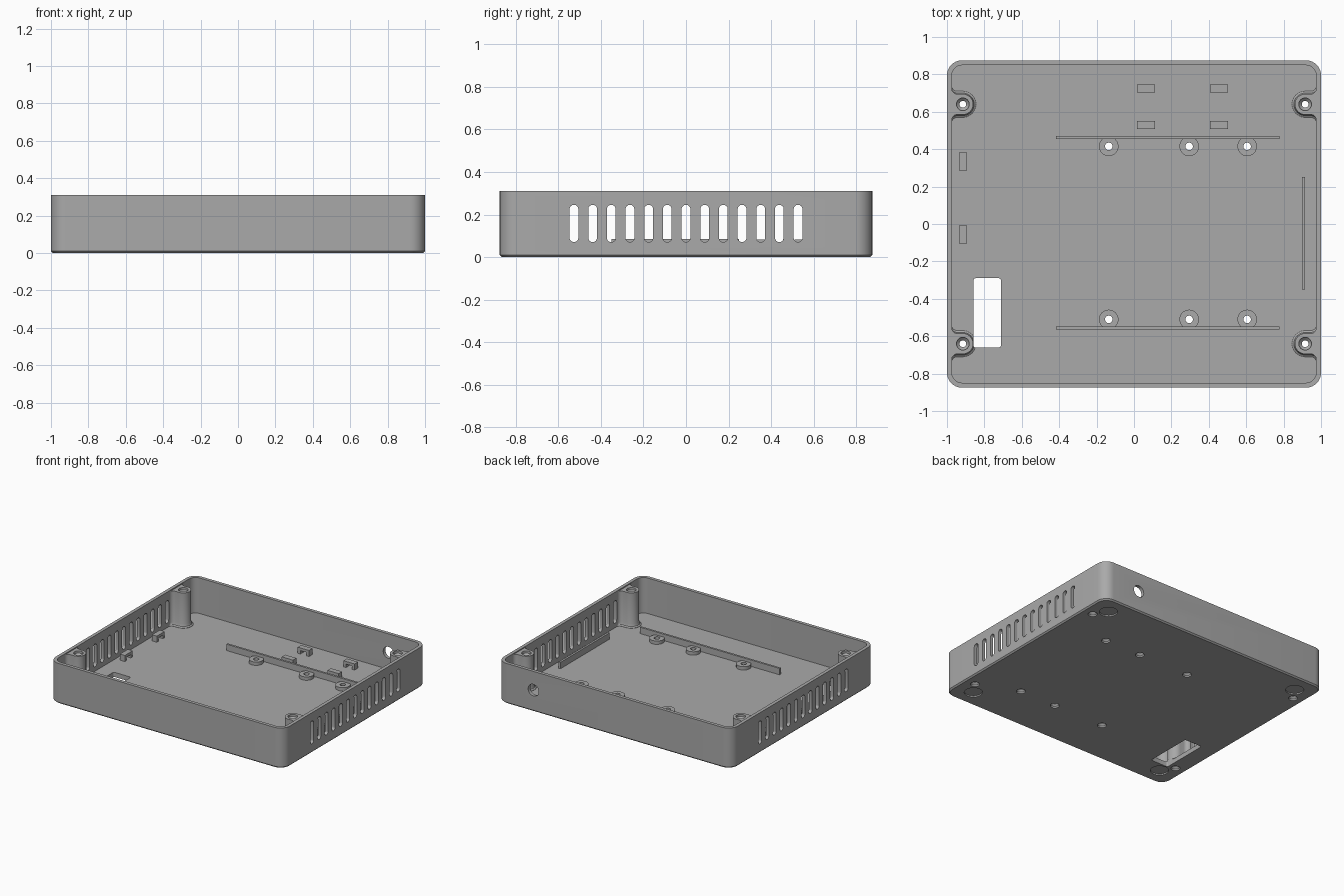
import bpy, bmesh, math

if "Cube" in bpy.data.objects:
    bpy.data.objects.remove(bpy.data.objects["Cube"])

grey = bpy.data.materials.new("grey plastic")
grey.diffuse_color = (0.40, 0.40, 0.40, 1)
grey.use_nodes = True
grey.node_tree.nodes["Principled BSDF"].inputs["Base Color"].default_value = grey.diffuse_color
H, FLOOR, WALL = 0.31, 0.036, 0.026


def arc(cx, cy, r, a0, a1, n):
    return [(cx + r * math.cos(math.radians(a0 + (a1 - a0) * i / n)),
             cy + r * math.sin(math.radians(a0 + (a1 - a0) * i / n))) for i in range(n + 1)]


def rounded(hx, hy, r, n=8):
    pts = []
    for sx, sy, a in ((1, 1, 0), (-1, 1, 90), (-1, -1, 180), (1, -1, 270)):
        pts += arc(sx * (hx - r), sy * (hy - r), r, a, a + 90, n)
    return pts


def circle(r, n=32):
    return arc(0, 0, r, 0, 360, n)[:-1]


def loft(bm, levels, place=lambda x, y, z: (x, y, z)):
    """Skin a closed solid through (outline, height) levels."""
    rings = [[bm.verts.new(place(x, y, z)) for x, y in pts] for pts, z in levels]
    faces = [bm.faces.new(rings[0][::-1]), bm.faces.new(rings[-1])]
    n = len(rings[0])
    for a, b in zip(rings, rings[1:]):
        for i in range(n):
            j = (i + 1) % n
            faces.append(bm.faces.new((a[i], a[j], b[j], b[i])))
    bmesh.ops.recalc_face_normals(bm, faces=faces)


def at(cx, cy, flip=1):
    return lambda x, y, z: (cx + flip * x, cy + y, z)


def make(name, bm):
    me = bpy.data.meshes.new(name)
    bm.to_mesh(me)
    bm.free()
    me.materials.append(grey)
    ob = bpy.data.objects.new(name, me)
    bpy.context.collection.objects.link(ob)
    return ob


def boolean(ob, tool, op):
    m = ob.modifiers.new(op, 'BOOLEAN')
    m.operation, m.solver, m.object = op, 'EXACT', tool
    m.use_self = True
    bpy.context.view_layer.objects.active = ob
    bpy.ops.object.modifier_apply(modifier=m.name)
    bpy.data.objects.remove(tool)


# Tray: outer skin with a chamfered foot, hollowed from above
bm = bmesh.new()
outer = rounded(1, 0.875, 0.08)
inner = rounded(1 - WALL, 0.875 - WALL, 0.055)
loft(bm, [(rounded(0.99, 0.865, 0.07), 0), (outer, 0.01), (outer, H), (inner, H), (inner, FLOOR)])
tray = make("tray", bm)


# Corner screw posts, blended into the side walls and flared at the floor
def post_outline(r):
    return ([(0.07, -r - 0.03)] + arc(0.03, -r - 0.03, 0.03, 0, 90, 5)
            + arc(0, 0, r, 270, 90, 20) + arc(0.03, r + 0.03, 0.03, 270, 360, 5)
            + [(0.07, r + 0.03)])


posts = [(sx * 0.915, sy * 0.64, sx) for sx in (-1, 1) for sy in (-1, 1)]
bm = bmesh.new()
for cx, cy, sx in posts:
    loft(bm, [(post_outline(0.070), 0.02), (post_outline(0.070), FLOOR + 0.002),
              (post_outline(0.060), 0.045), (post_outline(0.055), 0.062),
              (post_outline(0.055), 0.302)], at(cx, cy, sx))
boolean(tray, make("corner_posts", bm), 'UNION')

# Low round standoffs for the circuit board
standoffs = [(x, y) for x in (-0.135, 0.295, 0.605) for y in (-0.51, 0.415)]
bm = bmesh.new()
for cx, cy in standoffs:
    loft(bm, [(circle(0.052), 0.02), (circle(0.052), 0.062)], at(cx, cy))
boolean(tray, make("standoffs", bm), 'UNION')

# Cutters: screw holes, foot recesses, floor opening, vents, cable hole
bm = bmesh.new()
for cx, cy, sx in posts:
    loft(bm, [(circle(0.032), -0.02), (circle(0.032), 0.012), (circle(0.018), 0.026),
              (circle(0.018), 0.27), (circle(0.034), 0.285), (circle(0.034), 0.35)], at(cx, cy))
    loft(bm, [(circle(0.064), -0.02), (circle(0.064), 0.01)],
         at(sx * 0.85, math.copysign(0.735, cy)))
for cx, cy in standoffs:
    loft(bm, [(circle(0.032), -0.02), (circle(0.032), 0.012), (circle(0.020), 0.026),
              (circle(0.020), 0.1)], at(cx, cy))
loft(bm, [(rounded(0.074, 0.185, 0.012, 4), -0.05), (rounded(0.074, 0.185, 0.012, 4), 0.1)],
     at(-0.785, -0.475))
slot = rounded(0.0205, 0.0875, 0.02, 6)
for sx in (-1, 1):
    for i in range(13):
        cy = (i - 6) * 0.0877
        loft(bm, [(slot, 0.955), (slot, 1.05)],
             lambda x, y, z: (sx * z, cy + x, 0.158 + y))
loft(bm, [(circle(0.045), 0.82), (circle(0.045), 0.92)],
     lambda x, y, z: (0.69 + x, z, 0.165 + y))
boolean(tray, make("cutters", bm), 'DIFFERENCE')

bpy.ops.object.select_all(action='DESELECT')
tray.select_set(True)
bpy.context.view_layer.objects.active = tray
bpy.ops.object.shade_smooth_by_angle(angle=math.radians(30))


# Thin locating ribs on the floor
def rib(name, cx, cy, hx, hy):
    bm = bmesh.new()
    box = [(-hx, -hy), (hx, -hy), (hx, hy), (-hx, hy)]
    loft(bm, [(box, FLOOR - 0.01), (box, 0.085)], at(cx, cy))
    make(name, bm)


rib("back_rib", 0.18, 0.463, 0.597, 0.008)
rib("front_rib", 0.18, -0.555, 0.597, 0.008)
rib("side_rib", 0.905, -0.05, 0.008, 0.30)


# Cable tie bridges: small arches with a tunnel through the short way
def bridge(name, cx, cy, turned):
    bm = bmesh.new()
    z0, z1, z2 = FLOOR - 0.005, 0.062, 0.083
    arch = [(-0.048, z0), (-0.025, z0), (-0.025, z1), (0.025, z1),
            (0.025, z0), (0.048, z0), (0.048, z2), (-0.048, z2)]
    loft(bm, [(arch, -0.021), (arch, 0.021)],
         lambda x, y, z: (cx + z, cy + x, y) if turned else (cx + x, cy + z, y))
    make(name, bm)


for x in (0.065, 0.455):
    for y in (0.53, 0.725):
        bridge("cable_bridge", x, y, False)
for y in (0.335, -0.055):
    bridge("side_cable_bridge", -0.915, y, True)
